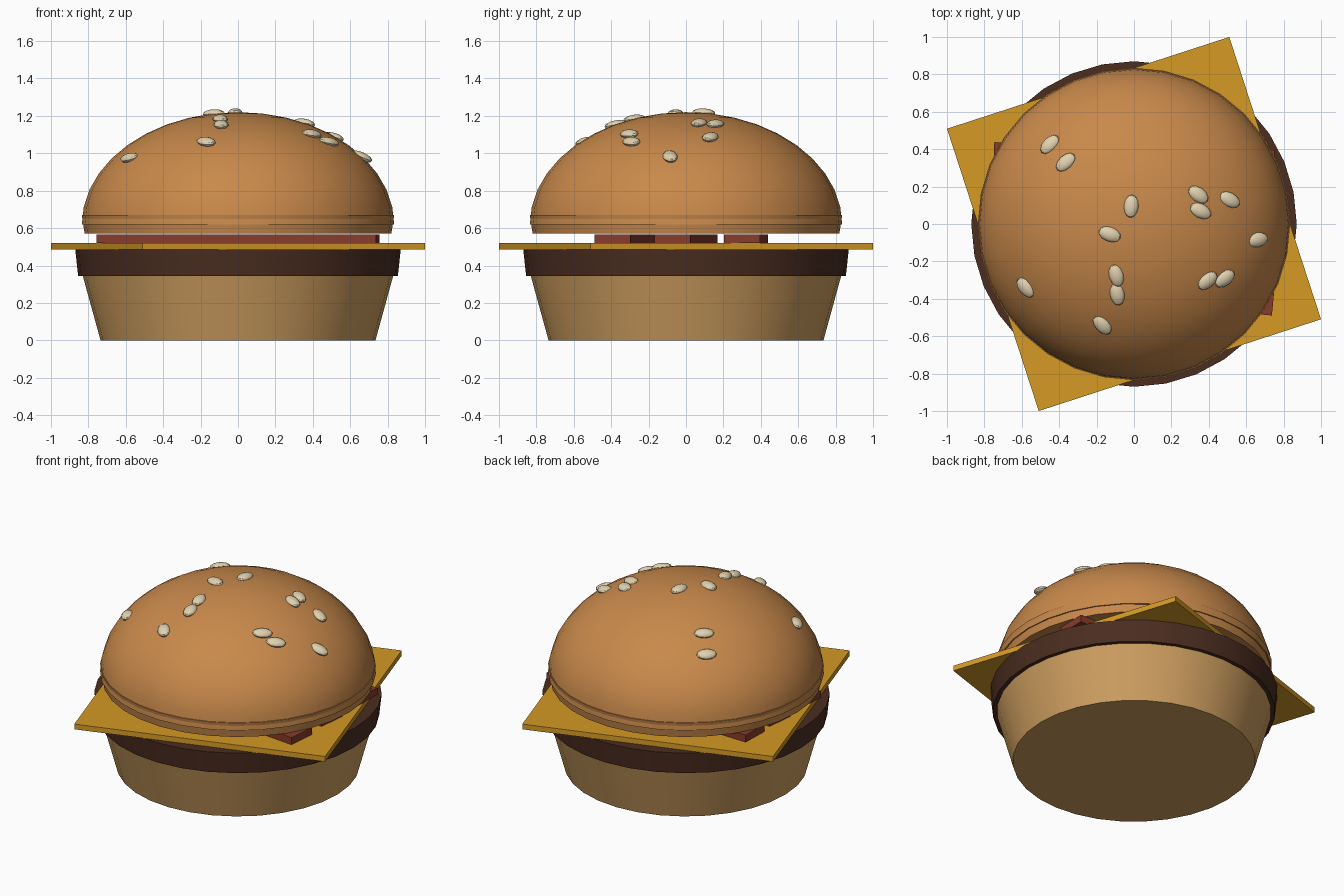
import bpy, bmesh
from math import cos, sin, pi, radians, sqrt, atan
from mathutils import Matrix, Vector

if "Cube" in bpy.data.objects:
    bpy.data.objects.remove(bpy.data.objects["Cube"])


def material(name, rgb):
    m = bpy.data.materials.new(name)
    m.diffuse_color = (*rgb, 1)
    m.use_nodes = True
    m.node_tree.nodes["Principled BSDF"].inputs["Base Color"].default_value = m.diffuse_color
    return m


CRUST = material("crust", (0.58, 0.25, 0.07))
BREAD = material("bread", (0.61, 0.34, 0.115))
MEAT = material("meat", (0.07, 0.026, 0.014))
CHEESE = material("cheese", (0.66, 0.32, 0.018))
BACON = material("bacon", (0.24, 0.045, 0.023))
SEED = material("seed", (0.75, 0.64, 0.43))


def finish(bm, name, mat, smooth=True):
    bmesh.ops.recalc_face_normals(bm, faces=bm.faces)
    me = bpy.data.meshes.new(name)
    bm.to_mesh(me)
    bm.free()
    me.materials.append(mat)
    ob = bpy.data.objects.new(name, me)
    bpy.context.collection.objects.link(ob)
    if smooth:
        bpy.ops.object.select_all(action='DESELECT')
        ob.select_set(True)
        bpy.context.view_layer.objects.active = ob
        bpy.ops.object.shade_smooth_by_angle(angle=radians(30))
    return ob


def lathe(name, profile, mat, n=32):
    """Turn (radius, z) points around z; the profile starts and ends on the axis."""
    bm = bmesh.new()
    rings = []
    for r, z in profile:
        if r == 0:
            rings.append([bm.verts.new((0, 0, z))] * n)
        else:
            rings.append([bm.verts.new((r * cos(2 * pi * i / n), r * sin(2 * pi * i / n), z))
                          for i in range(n)])
    for a, b in zip(rings, rings[1:]):
        for i in range(n):
            j = (i + 1) % n
            bm.faces.new(list(dict.fromkeys((a[i], a[j], b[j], b[i]))))
    return finish(bm, name, mat)


def slab(name, size, centre, angle, mat):
    bm = bmesh.new()
    bmesh.ops.create_cube(bm, size=1, matrix=Matrix.Translation(centre)
                          @ Matrix.Rotation(radians(angle), 4, 'Z')
                          @ Matrix.Diagonal((*size, 1)))
    return finish(bm, name, mat, smooth=False)


# Bottom bun and patty
lathe("bottom_bun", [(0, 0), (0.735, 0), (0.83, 0.345), (0, 0.345)], BREAD)
lathe("patty", [(0, 0.345), (0.855, 0.345), (0.87, 0.485), (0, 0.485)], MEAT)

# Cheese slice
slab("cheese_slice", (1.587, 1.587, 0.035), (0, 0, 0.5025), 18, CHEESE)

# Bacon strips
for i, (y, angle) in enumerate([(-0.32, -5.6), (0, -5.6), (0.32, -1.6)]):
    slab(f"bacon_strip_{i + 1}", (1.5, 0.193, 0.047), (0, y, 0.5435), angle, BACON)

# Top bun: flared base and dome
R, H, Z0 = 0.835, 0.6, 0.62
lathe("top_bun_base", [(0, 0.57), (0.82, 0.57), (0.835, 0.67), (0, 0.67)], CRUST)
arc = [(R * cos(pi / 2 * k / 10), Z0 + H * sin(pi / 2 * k / 10)) for k in range(10)]
lathe("top_bun_dome", [(0, Z0)] + arc + [(0, Z0 + H)], CRUST)

# Sesame seeds: x, y, heading in degrees
SEEDS = [(-0.45, 0.425, 45), (-0.365, 0.33, 42), (-0.015, 0.095, 85), (-0.13, -0.055, -20),
         (-0.095, -0.275, 105), (-0.09, -0.375, 100), (-0.17, -0.54, -50), (-0.58, -0.34, -50),
         (0.343, 0.157, -35), (0.355, 0.07, -25), (0.51, 0.13, -25), (0.66, -0.085, 10),
         (0.393, -0.303, 40), (0.485, -0.292, 35)]
for i, (x, y, heading) in enumerate(SEEDS):
    r = sqrt(x * x + y * y)
    root = sqrt(1 - (r / R) ** 2)
    tilt = 0.55 * atan(H / R * (r / R) / root)
    place = (Matrix.Translation((x, y, Z0 + H * root))
             @ Matrix.Rotation(tilt, 4, Vector((-y, x, 0)))
             @ Matrix.Rotation(radians(heading), 4, 'Z')
             @ Matrix.Diagonal((0.062, 0.039, 0.024, 1)))
    bm = bmesh.new()
    bmesh.ops.create_uvsphere(bm, u_segments=12, v_segments=8, radius=1, matrix=place)
    finish(bm, f"sesame_seed_{i + 1}", SEED)
